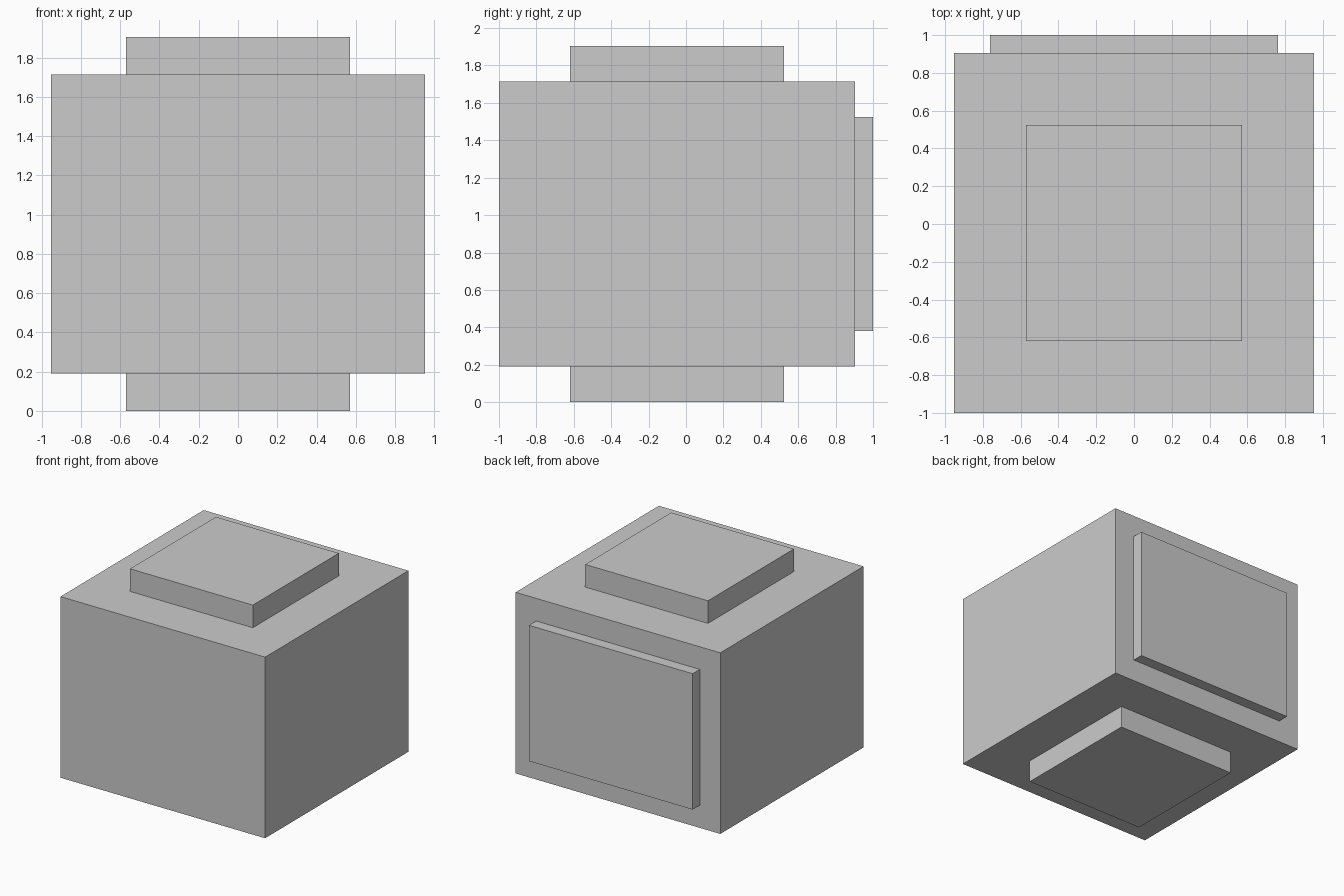
import bpy

if "Cube" in bpy.data.objects:
    bpy.data.objects.remove(bpy.data.objects["Cube"])

U = 2 / 21          # grid module: the model is 21 modules deep
CY = -U / 2         # body centre, shifted forward by the back panel


def box(name, size, center):
    bpy.ops.mesh.primitive_cube_add(size=1, location=center)
    ob = bpy.context.object
    ob.name = name
    ob.scale = size
    bpy.ops.object.transform_apply(location=False, rotation=False, scale=True)
    return ob


# Main block
box("body", (20 * U, 20 * U, 16 * U), (0, CY, 10 * U))

# Square plates on the top and underneath
for name, z in (("base_plate", U), ("top_plate", 19 * U)):
    box(name, (12 * U, 12 * U, 2 * U), (0, CY, z))

# Raised panel on the back
box("back_panel", (16 * U, U, 12 * U), (0, 1 - U / 2, 10 * U))
